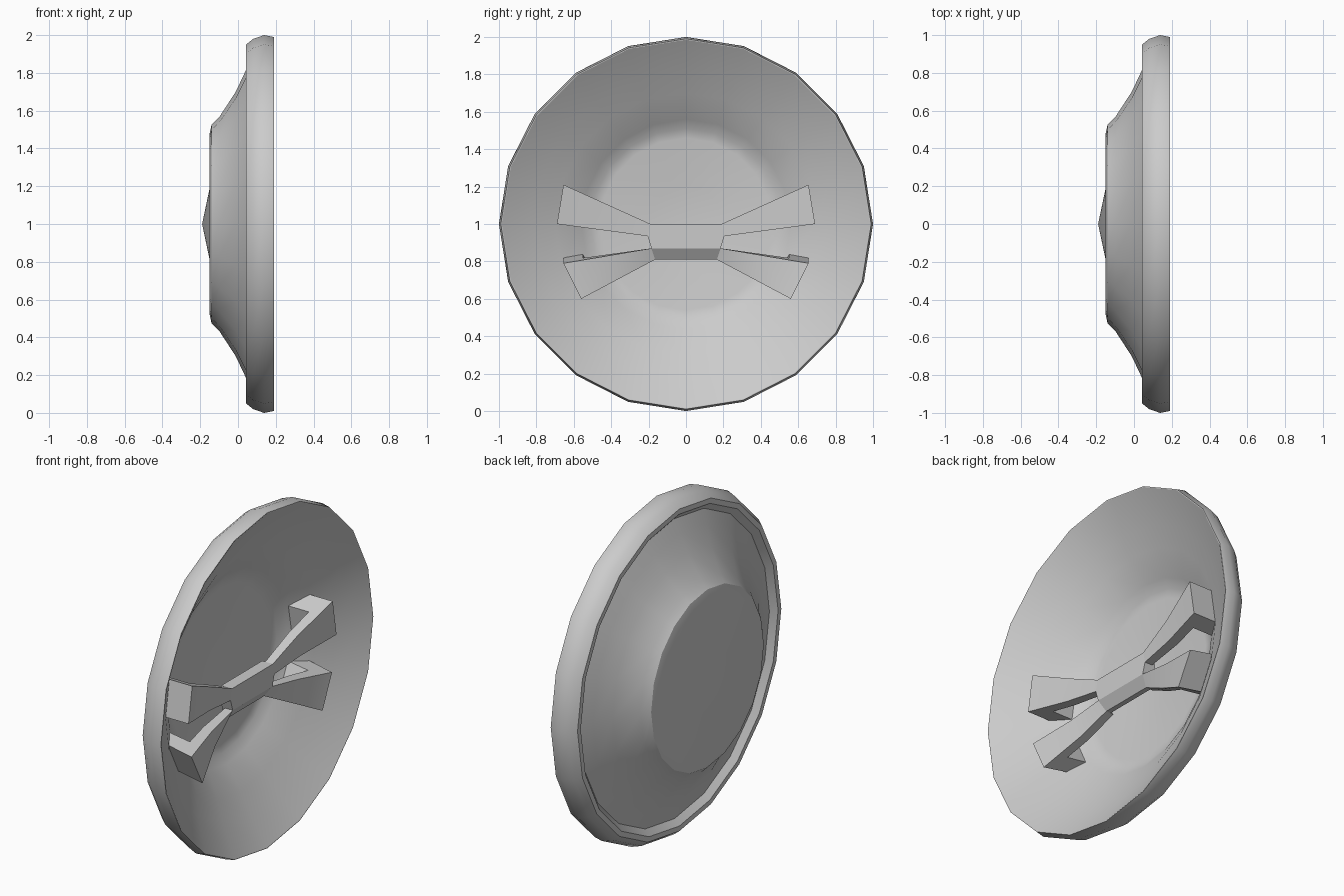
import bpy, bmesh
from math import pi, hypot
from mathutils import Vector

if "Cube" in bpy.data.objects:
    bpy.data.objects.remove(bpy.data.objects["Cube"])

SIDES = 20
# inner side of the dish: (x, radius), from centre to rim
INNER = [(-.155, 0), (-.12, .2), (-.115, .46), (-.105, .51), (-.07, .56),
         (.018, .70), (.075, .81), (.19, .985)]
# rim roll and outer side, back to the centre
OUTER = [(.19, .99), (.138, 1.0), (.08, .98), (.043, .95), (.043, .92), (.075, .885),
         (.04, .81), (-.012, .70), (-.10, .565), (-.14, .525), (-.15, .48),
         (-.15, .19), (-.19, 0)]


def finish(name, bm, angle=30):
    bmesh.ops.recalc_face_normals(bm, faces=bm.faces)
    me = bpy.data.meshes.new(name)
    bm.to_mesh(me)
    bm.free()
    ob = bpy.data.objects.new(name, me)
    bpy.context.collection.objects.link(ob)
    bpy.ops.object.select_all(action='DESELECT')
    ob.select_set(True)
    bpy.context.view_layer.objects.active = ob
    bpy.ops.object.shade_smooth_by_angle(angle=angle * pi / 180)
    return ob


def dish_x(y, z):
    """x of the inner dish surface at a point, slightly sunk in."""
    r = hypot(y, z - 1)
    for (x0, r0), (x1, r1) in zip(INNER, INNER[1:]):
        if r0 <= r <= r1:
            return x0 + (x1 - x0) * (r - r0) / (r1 - r0) - .012


# Dish: lathe the closed profile around the x axis
bm = bmesh.new()
vs = [bm.verts.new((x, 0, 1 + r)) for x, r in INNER + OUTER]
edges = [bm.edges.new(p) for p in zip(vs, vs[1:])]
bmesh.ops.spin(bm, geom=vs + edges, cent=(0, 0, 1), axis=(1, 0, 0),
               angle=2 * pi, steps=SIDES)
bmesh.ops.remove_doubles(bm, verts=bm.verts, dist=1e-4)
finish("shield_dish", bm)

# Grip bar: end outline (y, z, front x), mirrored and hulled
bm = bmesh.new()
for y, z, x in [(.19, 1.0, .095), (.205, .935, .095), (.185, .87, .095), (.165, .81, .055)]:
    for s in (-1, 1):
        bm.verts.new((x, s * y, z))
        bm.verts.new((.025, s * y, z))
bmesh.ops.convex_hull(bm, input=bm.verts)
bmesh.ops.dissolve_limit(bm, angle_limit=.01, verts=bm.verts, edges=bm.edges)
finish("grip_bar", bm, 20)


def arm(name, edge_a, edge_b, lift):
    """Flared strap with a foot; each edge is (start, end) of its front face."""
    for s, side in ((1, "right"), (-1, "left")):
        bm = bmesh.new()
        loops = []
        for a, b in (edge_a, edge_b):
            a, b = Vector(a), Vector(b)
            loop = []
            # L-shaped strap section: (position along arm, drop behind front face)
            for t, drop in [(0, 0), (.45, 0), (1, 0), (1, None), (.78, None),
                            (.78, .07), (.45, .06), (0, .05)]:
                p = a.lerp(b, t)
                p.x -= .012 if t == .45 else 0
                d = p.x - dish_x(p.y, p.z) if drop is None else drop
                z = p.z + lift * d * t
                x = dish_x(p.y, z) if drop is None else p.x - d
                loop.append(bm.verts.new((x, s * p.y, z)))
            loops.append(loop)
            bm.faces.new(loop)
        A, B = loops
        for i in range(len(A)):
            j = (i + 1) % len(A)
            bm.faces.new((A[i], A[j], B[j], B[i]))
        finish(f"{name}_{side}", bm, 20)


arm("upper_arm", ((.095, .19, 1.0), (.16, .655, 1.21)),
    ((.095, .205, .935), (.16, .69, 1.0)), 0)
arm("lower_arm", ((.095, .185, .87), (.155, .655, .79)),
    ((.055, .165, .81), (.16, .56, .60)), .2)
